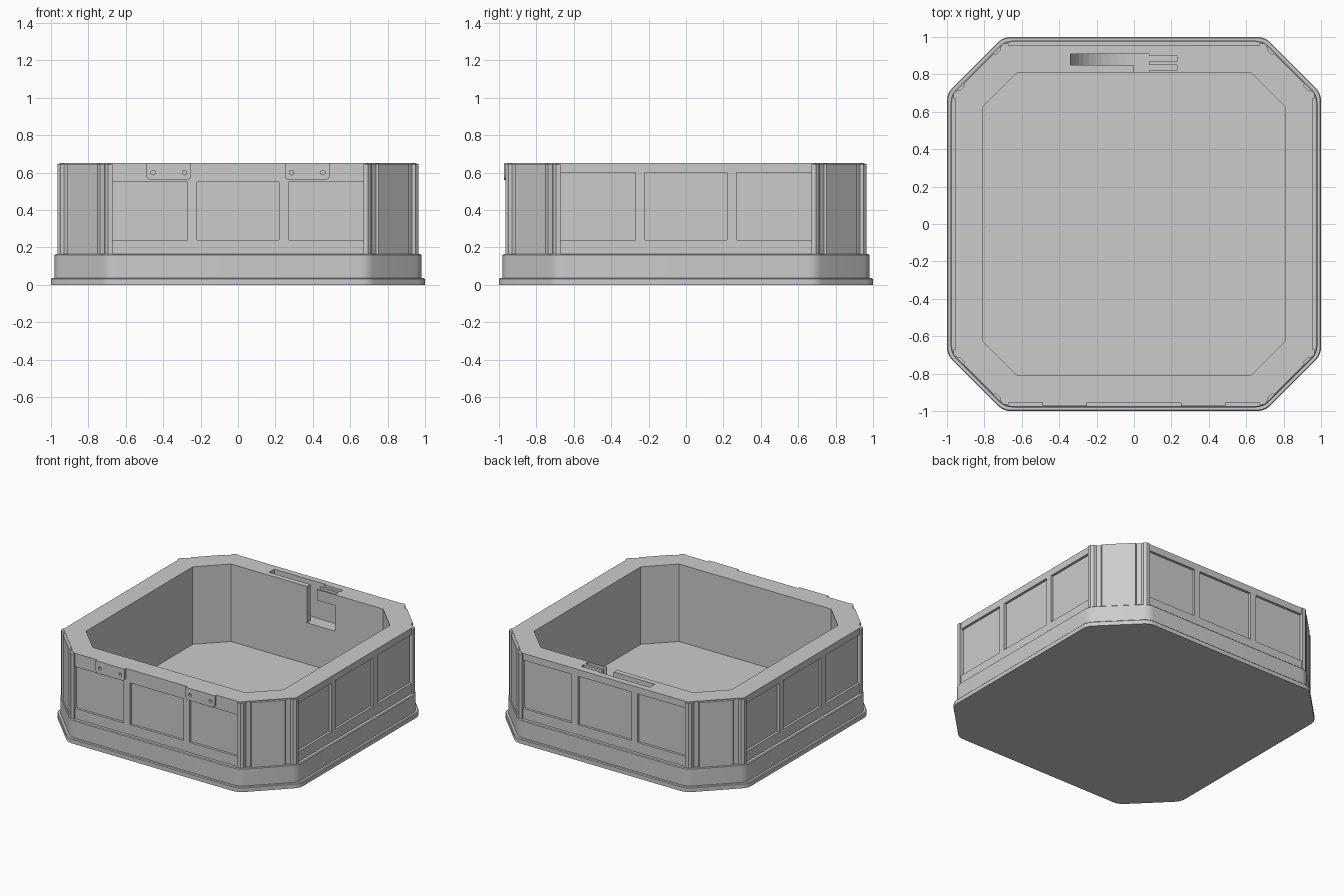
import bpy, bmesh, math
from mathutils import Matrix, Vector

cube = bpy.data.objects.get("Cube")
if cube:
    bpy.data.objects.remove(cube, do_unlink=True)

grey = bpy.data.materials.new("stone grey")
grey.use_nodes = True
grey.diffuse_color = (0.6, 0.6, 0.6, 1)
grey.node_tree.nodes["Principled BSDF"].inputs["Base Color"].default_value = (0.6, 0.6, 0.6, 1)

UPRIGHT = Matrix.Rotation(math.pi / 2, 4, "X")  # profile y becomes z, extrusion runs to -y


def octagon(half, diagonal, radius=0.0, steps=0):
    """Outline of a chamfered square with optional rounded corners."""
    points = []
    for k in range(8):
        a = k * math.pi / 4
        d1, d2 = (half, diagonal) if k % 2 == 0 else (diagonal, half)
        d1, d2 = d1 - radius, d2 - radius
        t = (d2 - d1 * math.cos(math.pi / 4)) / math.sin(math.pi / 4)
        centre = Vector((math.cos(a), math.sin(a))) * d1 + Vector((-math.sin(a), math.cos(a))) * t
        for i in range(steps + 1):
            b = a + math.pi / 4 * i / max(steps, 1)
            points.append(centre + Vector((math.cos(b), math.sin(b))) * radius)
    return points


def loft(name, rings, matrix=None):
    """Solid through a list of (outline, height) rings."""
    bm = bmesh.new()
    loops = [[bm.verts.new((p[0], p[1], z)) for p in outline] for outline, z in rings]
    n = len(loops[0])
    for low, high in zip(loops, loops[1:]):
        for i in range(n):
            j = (i + 1) % n
            bm.faces.new((low[i], low[j], high[j], high[i]))
    bm.faces.new(loops[0][::-1])
    bm.faces.new(loops[-1])
    if matrix:
        bm.transform(matrix)
    bmesh.ops.recalc_face_normals(bm, faces=bm.faces)
    mesh = bpy.data.meshes.new(name)
    bm.to_mesh(mesh)
    bm.free()
    mesh.materials.append(grey)
    obj = bpy.data.objects.new(name, mesh)
    bpy.context.collection.objects.link(obj)
    return obj


def prism(name, outline, z0, z1, matrix=None):
    return loft(name, [(outline, z0), (outline, z1)], matrix)


def box(name, x, y, z, matrix=None):
    return prism(name, [(x[0], y[0]), (x[1], y[0]), (x[1], y[1]), (x[0], y[1])], z[0], z[1], matrix)


def activate(obj):
    bpy.ops.object.select_all(action="DESELECT")
    obj.select_set(True)
    bpy.context.view_layer.objects.active = obj


def cut(obj, cutters):
    activate(obj)
    for c in cutters:
        c.hide_render = True
        mod = obj.modifiers.new("cut", "BOOLEAN")
        mod.operation, mod.solver, mod.object = "DIFFERENCE", "EXACT", c
        bpy.ops.object.modifier_apply(modifier=mod.name)
        bpy.data.objects.remove(c, do_unlink=True)


def smooth(obj):
    activate(obj)
    bpy.ops.object.shade_smooth_by_angle(angle=math.radians(25))


TOP, LEDGE, FLOOR = 0.65, 0.165, 0.075


def diagonal(half):
    return 1.7 / math.sqrt(2) - (1 - half)


def cavity():
    return prism("cavity_cutter", octagon(0.81, 1.435 / math.sqrt(2)), FLOOR, 0.8)


# Stepped base with rounded corners
steps = [(1.0, 0), (1.0, 0.03), (0.995, 0.035), (0.98, 0.035), (0.98, 0.16), (0.975, LEDGE)]
base = loft("stepped_base", [(octagon(h, diagonal(h), 0.1, 6), z) for h, z in steps])
cut(base, [cavity()])
smooth(base)

# Walls with the well, three recessed panels on each side
walls = prism("walls", octagon(0.955, diagonal(0.955)), LEDGE, TOP)
cutters = [cavity()]
for side in range(4):
    turn = Matrix.Rotation(side * math.pi / 2, 4, "Z")
    panel_top = 0.55 if side == 0 else 0.6
    for x in ((-0.68, -0.27), (-0.22, 0.22), (0.27, 0.68)):
        cutters.append(box("panel_cutter", x, (-1.1, -0.937), (0.24, panel_top), turn))

# Latch pocket in the back wall: curved ramp, open pocket and two slots
ramp = [(0.02, 0.7), (-0.34, 0.7)]
for i in range(13):
    a = math.pi / 2 * i / 12
    ramp.append((-0.34 * math.cos(a), TOP - 0.27 * math.sin(a)))
ramp.append((0.02, 0.38))
cutters += [
    prism("ramp_cutter", ramp, -0.91, -0.85, UPRIGHT),
    box("pocket_cutter", (0, 0.23), (0.78, 0.91), (0.38, 0.57)),
    box("mouth_cutter", (0, 0.08), (0.78, 0.91), (0.5, 0.7)),
    box("slot_cutter", (0.07, 0.23), (0.87, 0.9), (0.5, 0.7)),
    box("slot_cutter", (0.07, 0.23), (0.82, 0.85), (0.5, 0.7)),
]
cut(walls, cutters)

# Corner pillars: a flat pad between two grooves
half_profile = [(0.67, 0.9), (0.67, 0.966), (0.695, 0.966), (0.712, 0.95),
                (0.715, 0.93), (0.738, 0.907), (0.75, 0.912)]
profile = half_profile + [(y, x) for x, y in reversed(half_profile)]
for i, place in enumerate(("back_left", "back_right", "front_right", "front_left")):
    prism(place + "_pillar", profile, LEDGE, TOP - 0.004, Matrix.Rotation(i * math.pi / 2, 4, "Z"))


# Front plates with rounded lower corners and two screw holes
def circle(x, z, r, start=0, end=2 * math.pi, n=16):
    return [(x + r * math.cos(start + (end - start) * i / n),
             z + r * math.sin(start + (end - start) * i / n)) for i in range(n + 1)]


for x, place in ((-0.37, "right"), (0.37, "left")):
    outline = [(x + 0.12, TOP), (x - 0.12, TOP)]
    outline += circle(x - 0.095, 0.585, 0.025, math.pi, 1.5 * math.pi, 6)
    outline += circle(x + 0.095, 0.585, 0.025, 1.5 * math.pi, 2 * math.pi, 6)
    plate = prism(place + "_front_plate", outline, 0.95, 0.972, UPRIGHT)
    cut(plate, [prism("hole_cutter", circle(x + dx, 0.6, 0.012)[:-1], 0.9, 1.0, UPRIGHT)
                for dx in (-0.084, 0.084)])
